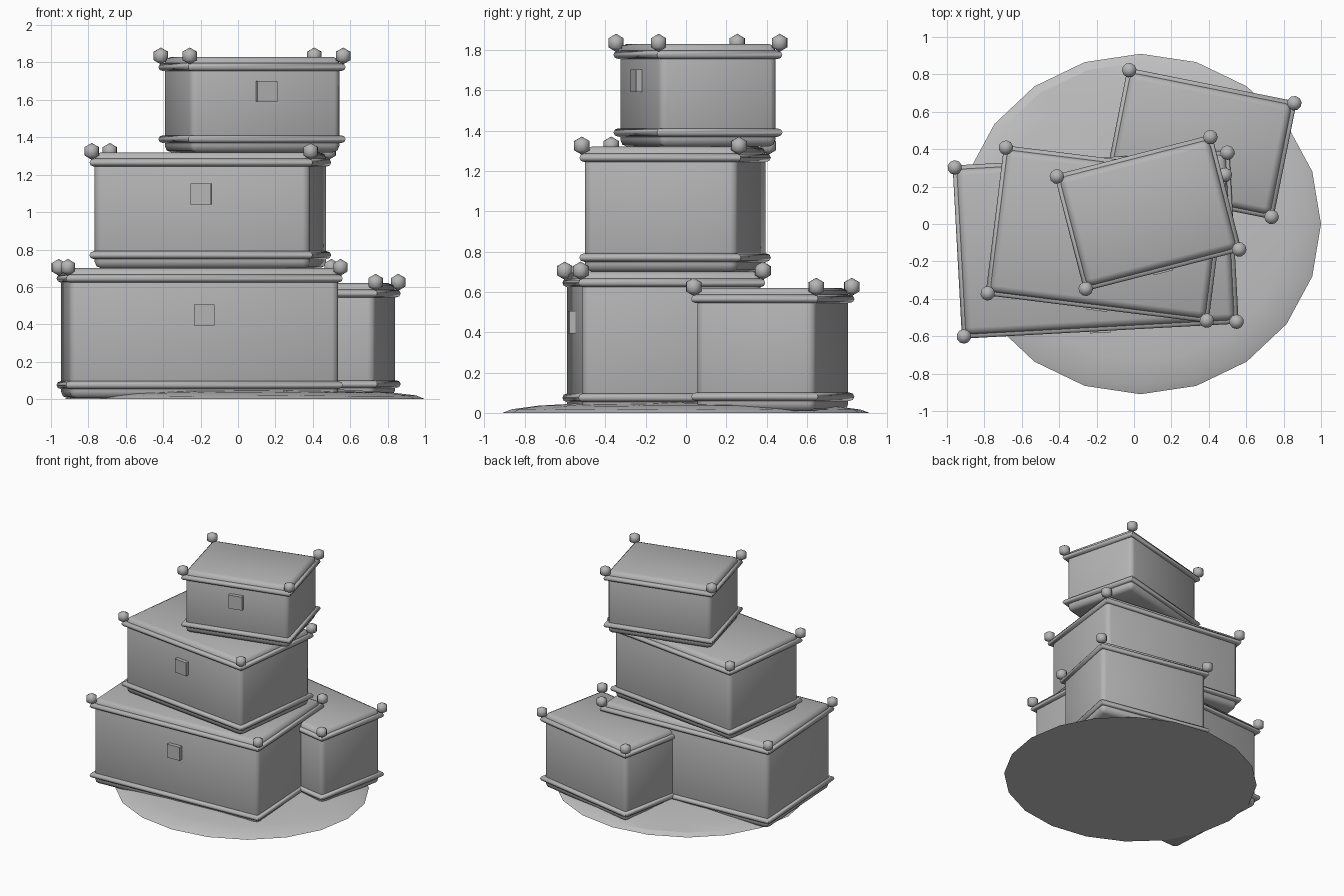
import bpy
import bmesh
import math
import random
from mathutils import Matrix, Vector

random.seed(4)
if "Cube" in bpy.data.objects:
    bpy.data.objects.remove(bpy.data.objects["Cube"])


def make_material(name, value):
    mat = bpy.data.materials.new(name)
    mat.use_nodes = True
    color = (value, value, value, 1)
    mat.diffuse_color = color
    mat.node_tree.nodes["Principled BSDF"].inputs["Base Color"].default_value = color
    return mat


GREY = make_material("mid grey", 0.46)
LIGHT = make_material("light grey", 0.54)


def add_object(name, bm, mat, place=Matrix(), smooth=True):
    bmesh.ops.recalc_face_normals(bm, faces=bm.faces)
    for face in bm.faces:
        face.smooth = smooth
    mesh = bpy.data.meshes.new(name)
    bm.to_mesh(mesh)
    bm.free()
    mesh.materials.append(mat)
    obj = bpy.data.objects.new(name, mesh)
    obj.matrix_world = place
    bpy.context.collection.objects.link(obj)
    return obj


def box(size, center):
    bm = bmesh.new()
    bmesh.ops.create_cube(bm, size=1)
    bmesh.ops.scale(bm, vec=size, verts=bm.verts)
    bmesh.ops.translate(bm, vec=center, verts=bm.verts)
    return bm


CORNERS = ((-1, -1), (1, -1), (1, 1), (-1, 1))


def rim(bm, hx, hy, z, radius=0.021, sides=8):
    """Round bar running around a rectangle with mitred corners."""
    rings = []
    for sx, sy in CORNERS:
        ring = []
        for i in range(sides):
            a = math.tau * i / sides
            out = radius * math.cos(a)
            ring.append(bm.verts.new((sx * (hx + out), sy * (hy + out),
                                      z + radius * math.sin(a))))
        rings.append(ring)
    for k in range(4):
        a, b = rings[k], rings[(k + 1) % 4]
        for i in range(sides):
            j = (i + 1) % sides
            bm.faces.new((a[i], b[i], b[j], a[j]))


def chest(name, x, y, angle, width, depth, z0, z1):
    place = Matrix.Translation((x, y, 0)) @ Matrix.Rotation(math.radians(angle), 4, "Z")
    hx, hy = width / 2 - 0.01, depth / 2 - 0.01

    # Rounded body
    body = add_object(name + "_body",
                      box((hx * 2, hy * 2, z1 - z0), (0, 0, (z0 + z1) / 2)),
                      GREY, place)
    bevel = body.modifiers.new("soft_edges", "BEVEL")
    bevel.width = 0.035
    bevel.segments = 2

    # Rims near the top and bottom
    bm = bmesh.new()
    rim(bm, hx, hy, z0 + 0.07)
    rim(bm, hx, hy, z1 - 0.055)
    rims = add_object(name + "_rims", bm, GREY, place)
    rims.data.set_sharp_from_angle(angle=math.radians(50))

    # Corner knobs
    bm = bmesh.new()
    for sx, sy in CORNERS:
        spot = Vector((sx * width / 2, sy * depth / 2, z1 + 0.005))
        bmesh.ops.create_uvsphere(bm, u_segments=10, v_segments=3, radius=0.045,
                                  matrix=Matrix.Translation(spot))
    add_object(name + "_knobs", bm, GREY, place)

    # Square latch on the front
    latch_z = z0 + 0.64 * (z1 - z0)
    add_object(name + "_latch", box((0.11, 0.05, 0.11), (0, -hy - 0.005, latch_z)),
               GREY, place, smooth=False)


# Stack of chests
chest("large_chest", -0.205, -0.11, 3.1, 1.46, 0.905, 0.005, 0.70)
chest("back_chest", 0.355, 0.43, -11.3, 0.90, 0.62, 0.01, 0.62)
chest("middle_chest", -0.148, -0.054, -7.1, 1.18, 0.785, 0.70, 1.32)
chest("top_chest", 0.075, 0.059, 14.4, 0.847, 0.62, 1.32, 1.83)

# Low uneven mound under the stack
bm = bmesh.new()
bmesh.ops.create_uvsphere(bm, u_segments=20, v_segments=10, radius=1)
bmesh.ops.delete(bm, geom=[v for v in bm.verts if v.co.z < -0.01], context="VERTS")
for v in bm.verts:
    bump = random.uniform(0.85, 1.1) if v.co.z > 0.01 else 0
    v.co = Vector((0.035 + v.co.x * 0.965, v.co.y * 0.91, v.co.z * 0.06 * bump))
bmesh.ops.holes_fill(bm, edges=[e for e in bm.edges if e.is_boundary], sides=0)
mound = add_object("mound", bm, LIGHT)
mound.data.set_sharp_from_angle(angle=math.radians(15))
